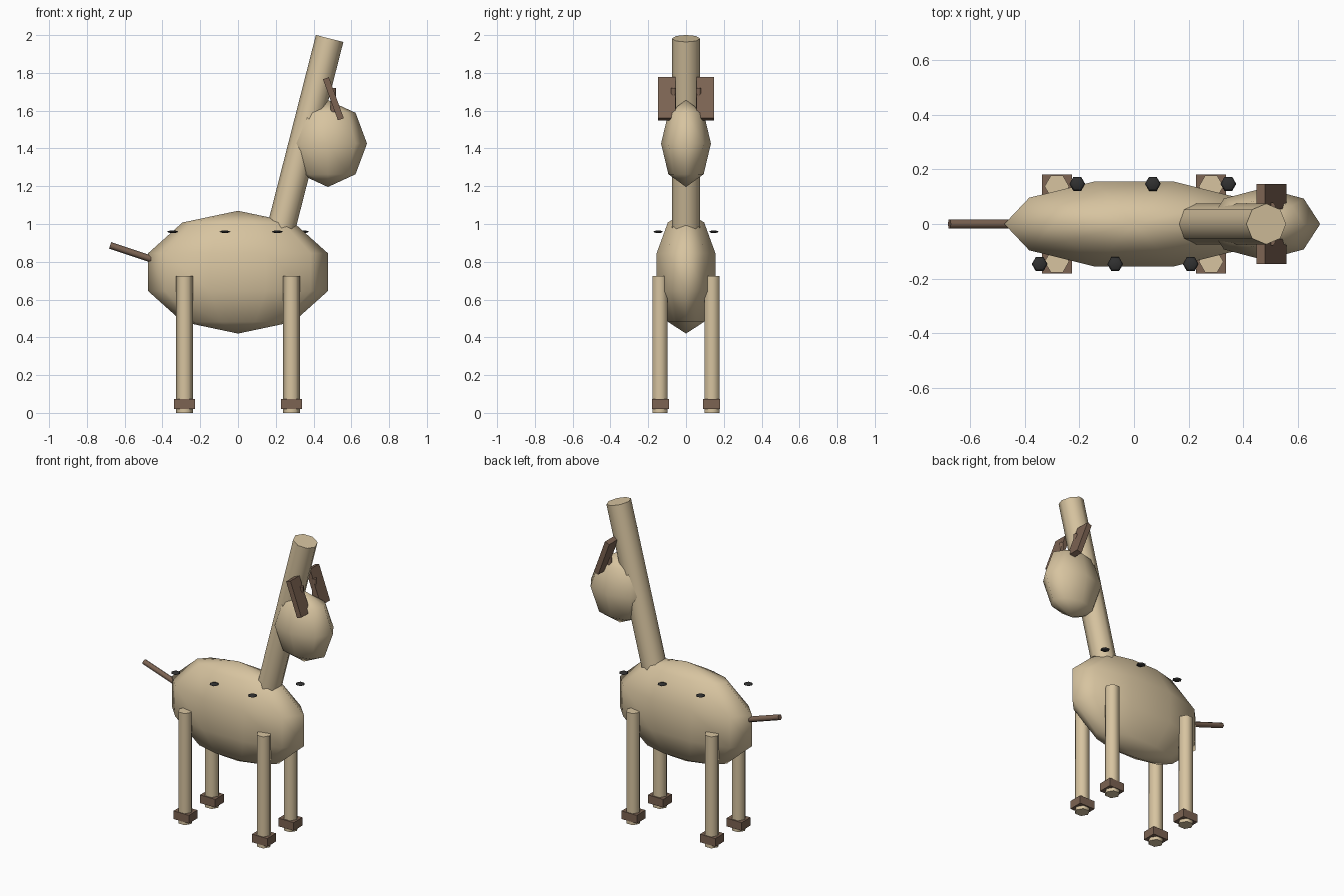
import bpy, bmesh
from math import radians, atan2, pi
from mathutils import Matrix, Vector

if "Cube" in bpy.data.objects:
    bpy.data.objects.remove(bpy.data.objects["Cube"])


def material(name, rgb):
    m = bpy.data.materials.new(name)
    m.diffuse_color = (*rgb, 1)
    m.use_nodes = True
    m.node_tree.nodes["Principled BSDF"].inputs["Base Color"].default_value = m.diffuse_color
    return m


TAN = material("tan", (0.68, 0.55, 0.35))
BROWN = material("brown", (0.20, 0.125, 0.085))
BLACK = material("black", (0.03, 0.03, 0.03))


def finish(name, bm, mat, smooth=None):
    mesh = bpy.data.meshes.new(name)
    bm.to_mesh(mesh)
    bm.free()
    mesh.materials.append(mat)
    ob = bpy.data.objects.new(name, mesh)
    bpy.context.collection.objects.link(ob)
    if smooth:
        bpy.ops.object.select_all(action='DESELECT')
        ob.select_set(True)
        bpy.context.view_layer.objects.active = ob
        bpy.ops.object.shade_smooth_by_angle(angle=radians(smooth))
    return ob


QUARTER = Matrix.Rotation(pi / 2, 4, 'Z')  # puts a vertex on the x axis


def ellipsoid(name, centre, radii, segments, rings, mat):
    bm = bmesh.new()
    bmesh.ops.create_uvsphere(
        bm, u_segments=segments, v_segments=rings, radius=1,
        matrix=Matrix.Translation(centre) @ Matrix.Diagonal((*radii, 1)) @ QUARTER)
    # line the first vertex up with the x axis
    return finish(name, bm, mat, 179)


def rod(name, a, b, radius, sides, mat):
    # cylinder between two points lying in one x-z plane
    a, b = Vector(a), Vector(b)
    d = b - a
    bm = bmesh.new()
    bmesh.ops.create_cone(
        bm, cap_ends=True, segments=sides, radius1=radius, radius2=radius, depth=d.length,
        matrix=Matrix.Translation((a + b) / 2) @ Matrix.Rotation(atan2(d.x, d.z), 4, 'Y') @ QUARTER)
    return finish(name, bm, mat, 65)


def box(name, centre, size, mat, tilt=0):
    bm = bmesh.new()
    bmesh.ops.create_cube(
        bm, size=1, matrix=Matrix.Translation(centre) @ Matrix.Rotation(tilt, 4, 'Y')
        @ Matrix.Diagonal((*size, 1)))
    return finish(name, bm, mat)


# Body, neck and head
ellipsoid("body", (0, 0, 0.745), (0.5, 0.172, 0.325), 10, 5, TAN)
rod("neck", (0.213, 0, 0.917), (0.485, 0, 1.982), 0.075, 8, TAN)
ellipsoid("head", (0.476, 0, 1.426), (0.207, 0.132, 0.23), 8, 4, TAN)

# Tail
rod("tail", (-0.44, 0, 0.808), (-0.677, 0, 0.887), 0.018, 6, BROWN)

# Mirrored parts
for side, s in (("right", -1), ("left", 1)):
    box("ear_" + side, (0.505, 0.101 * s, 1.663), (0.033, 0.093, 0.231), BROWN, radians(-20))
    rod("horn_" + side, (0.504, 0.066 * s, 1.56), (0.504, 0.066 * s, 1.72), 0.015, 6, BROWN)
    for end, x in (("rear", -0.283), ("front", 0.283)):
        rod(f"{end}_leg_{side}", (x, 0.138 * s, 0), (x, 0.138 * s, 0.726), 0.045, 6, TAN)
        box(f"{end}_hoof_{side}", (x, 0.136 * s, 0.048), (0.11, 0.09, 0.053), BROWN)
    # Flattened spots along each flank
    for i in range(3):
        x = (-0.346 if s < 0 else -0.208) + 0.277 * i
        ellipsoid(f"spot_{side}_{i + 1}", (x, 0.147 * s, 0.959), (0.029, 0.029, 0.007), 6, 4, BLACK)
